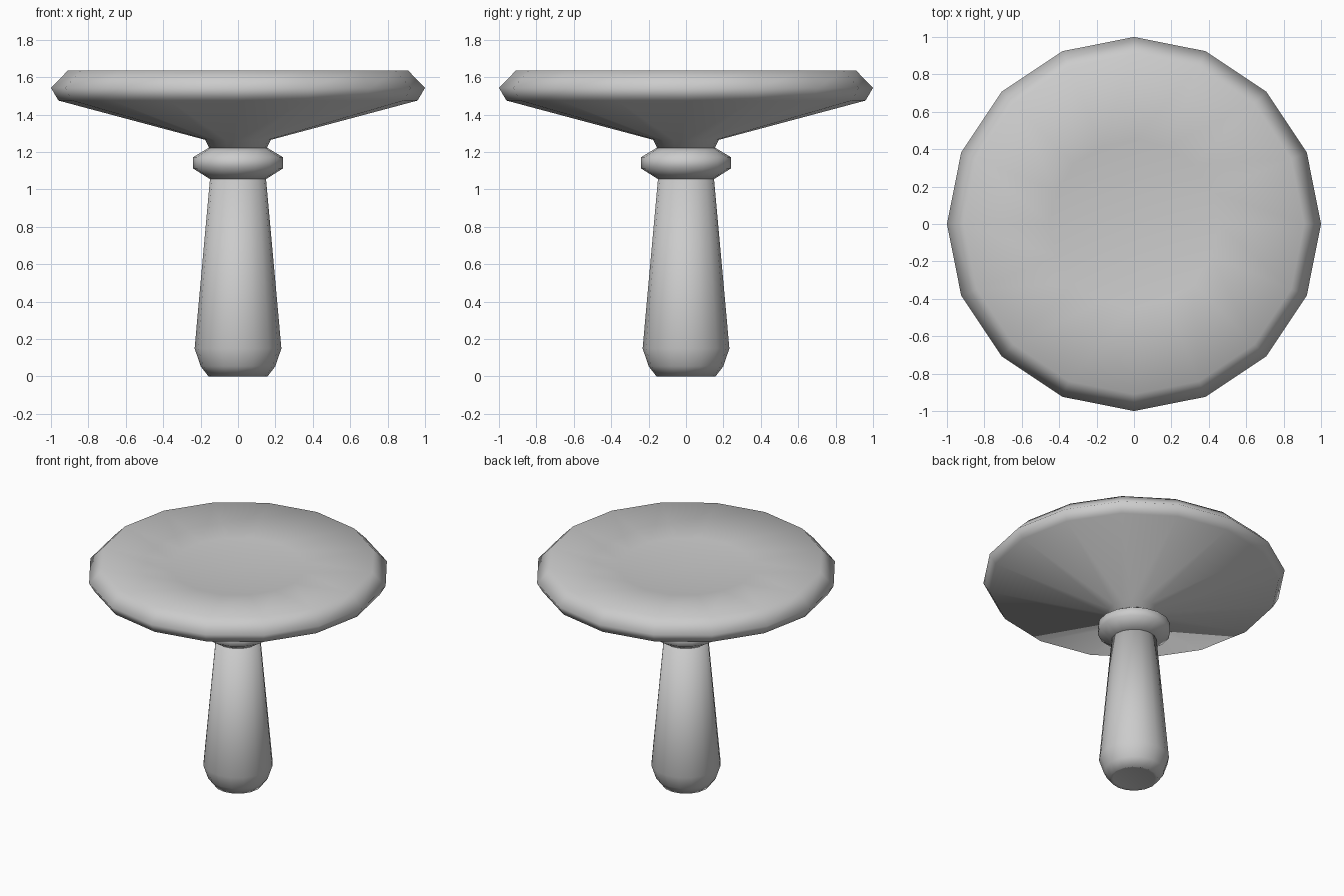
import bpy, bmesh, math

if "Cube" in bpy.data.objects:
    bpy.data.objects.remove(bpy.data.objects["Cube"])

SIDES = 16


def lathe(name, profile):
    """Revolve (radius, height) points around z; radius 0 makes a pole."""
    bm = bmesh.new()
    rings = []
    for r, z in profile:
        if r == 0:
            rings.append([bm.verts.new((0, 0, z))])
        else:
            rings.append([bm.verts.new((r * math.cos(2 * math.pi * i / SIDES),
                                        r * math.sin(2 * math.pi * i / SIDES), z))
                          for i in range(SIDES)])
    for a, b in zip(rings, rings[1:]):
        for i in range(SIDES):
            j = (i + 1) % SIDES
            loop = [a[i % len(a)], a[j % len(a)], b[j % len(b)], b[i % len(b)]]
            bm.faces.new(list(dict.fromkeys(loop)))
    bmesh.ops.recalc_face_normals(bm, faces=bm.faces)
    for f in bm.faces:
        f.smooth = True
    mesh = bpy.data.meshes.new(name)
    bm.to_mesh(mesh)
    bm.free()
    obj = bpy.data.objects.new(name, mesh)
    bpy.context.collection.objects.link(obj)
    return obj


# Tapered shaft with a rounded foot
lathe("shaft", [(0, 0.005), (0.14, 0.005), (0.158, 0), (0.2, 0.055), (0.232, 0.15),
                (0.15, 1.055), (0, 1.055)])

# Ring collar under the bowl
lathe("collar", [(0, 1.055), (0.15, 1.055), (0.24, 1.112), (0.24, 1.172),
                 (0.157, 1.222), (0, 1.222)])

# Neck and wide shallow bowl
lathe("bowl", [(0, 1.222), (0.155, 1.222), (0.175, 1.265), (0.96, 1.475), (1.0, 1.543),
               (0.91, 1.635), (0.45, 1.585), (0, 1.558)])
